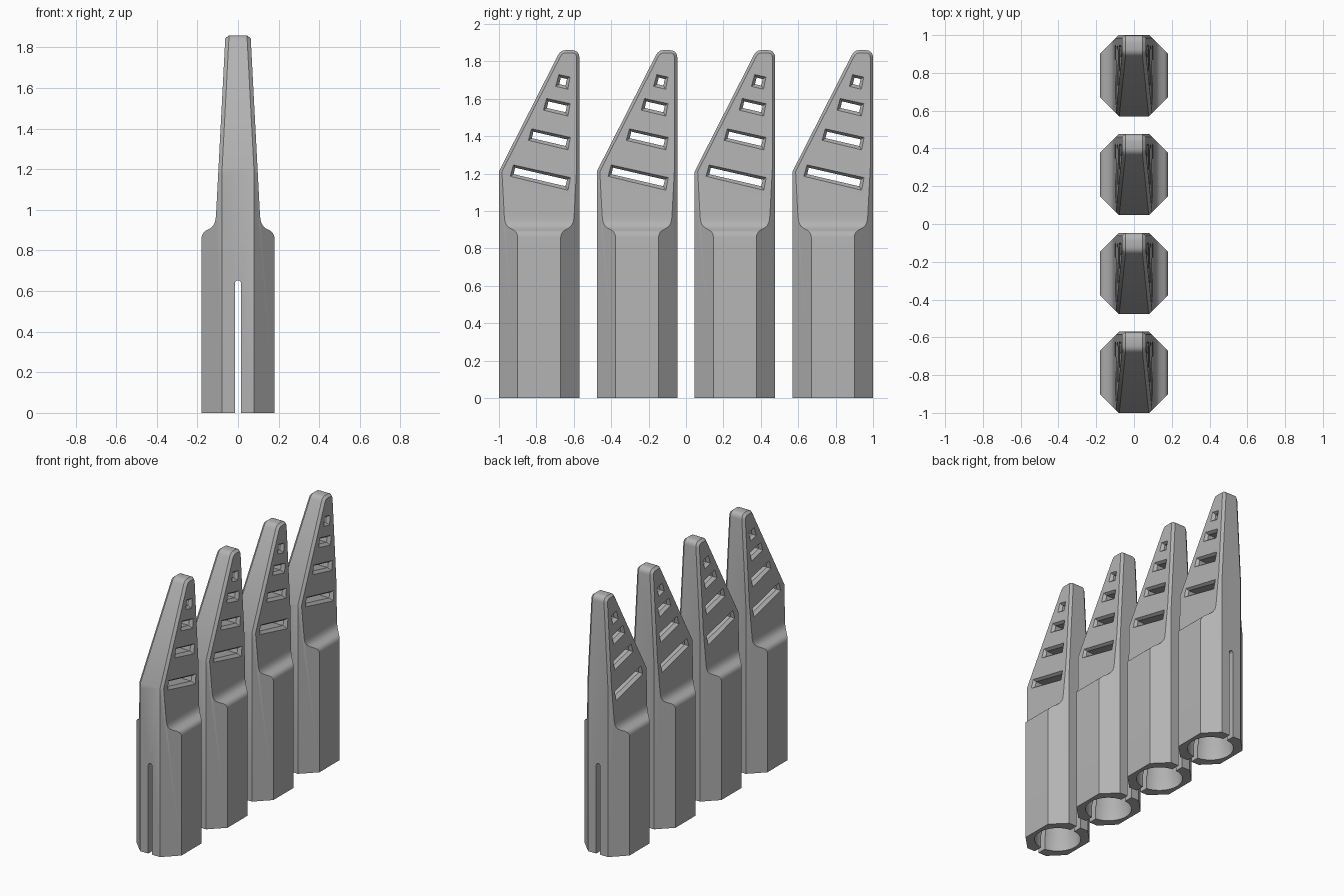
import bpy, bmesh, math
from mathutils import Vector

if "Cube" in bpy.data.objects:
    bpy.data.objects.remove(bpy.data.objects["Cube"])

grey = bpy.data.materials.new("plain grey")
grey.diffuse_color = (0.45, 0.45, 0.45, 1)
grey.use_nodes = True
grey.node_tree.nodes["Principled BSDF"].inputs["Base Color"].default_value = grey.diffuse_color


def loft(name, rings):
    """Closed solid through matching rings of 3D points."""
    bm = bmesh.new()
    rows = [[bm.verts.new(p) for p in r] for r in rings]
    n = len(rows[0])
    for a, b in zip(rows, rows[1:]):
        for i in range(n):
            j = (i + 1) % n
            bm.faces.new((a[i], a[j], b[j], b[i]))
    bm.faces.new(rows[0][::-1])
    bm.faces.new(rows[-1])
    bmesh.ops.recalc_face_normals(bm, faces=bm.faces)
    me = bpy.data.meshes.new(name)
    bm.to_mesh(me)
    bm.free()
    me.materials.append(grey)
    ob = bpy.data.objects.new(name, me)
    bpy.context.collection.objects.link(ob)
    return ob


def boolean(ob, tool, op):
    m = ob.modifiers.new(op, 'BOOLEAN')
    m.operation, m.solver, m.object = op, 'EXACT', tool
    bpy.context.view_layer.objects.active = ob
    bpy.ops.object.modifier_apply(modifier=m.name)
    bpy.data.objects.remove(tool)


def inset(pts, d):
    """Mitred inward offset of a counter-clockwise outline."""
    out, n = [], len(pts)
    for i in range(n):
        p = Vector(pts[i])
        a = (p - Vector(pts[i - 1])).normalized()
        b = (Vector(pts[(i + 1) % n]) - p).normalized()
        na, nb = Vector((-a.y, a.x)), Vector((-b.y, b.x))
        out.append(tuple(p + (na + nb) * d / (1 + na.dot(nb))))
    return out


def half_width(z):
    """Half thickness of the tapered blade at height z."""
    return 0.108 - 0.0523 * (z - 0.98)


# body seen from the front: wide grip, curved shoulder, tapered blade
right = [(0.18, 0), (0.18, 0.86), (0.178, 0.873), (0.171, 0.887), (0.16, 0.897),
         (0.137, 0.909), (0.123, 0.921), (0.114, 0.938), (0.110, 0.957),
         (0.108, 0.98), (half_width(2), 2)]
front = right + [(-x, z) for x, z in reversed(right)]
body = loft("claw", [[(x, y, z) for x, z in front] for y in (-0.4, 0.4)])

# diagonal corner faces of the grip
d = 0.295
boolean(body, loft("corner_cut", [[(d, 0, z), (0, d, z), (-d, 0, z), (0, -d, z)]
                                  for z in (-0.1, 2.1)]), 'INTERSECT')

# side outline with slanted front, rounded tip and chamfered rim
side = [(-0.215, -0.2), (0.215, -0.2), (0.215, 1.822), (0.212, 1.838), (0.203, 1.851),
        (0.190, 1.858), (0.176, 1.86), (0.140, 1.86), (0.124, 1.857), (0.110, 1.847),
        (0.100, 1.832), (-0.215, 1.212)]
inner = inset(side, 0.024)


def rim(s):
    return [[(s * (half_width(z) - 0.018), y, z) for y, z in side],
            [(s * (half_width(z) + 0.011), y, z) for y, z in inner],
            [(s * 0.35, y, z) for y, z in inner]]


boolean(body, loft("side_cut", rim(-1)[::-1] + rim(1)), 'INTERSECT')

# tilted slots through the blade, flared where they meet the faces
for y0, z0, length in ((0.006, 1.182, 0.315), (0.055, 1.386, 0.215),
                       (0.095, 1.557, 0.132), (0.128, 1.692, 0.064)):
    u, v = Vector((0.974, -0.225)), Vector((0.225, 0.974))
    h, rings = half_width(z0), []
    for x, grow in ((-h - 0.02, 0.015), (-h + 0.02, -0.015),
                    (h - 0.02, -0.015), (h + 0.02, 0.015)):
        a, b = length / 2 + grow, 0.033 + grow
        pts = [Vector((y0, z0)) + u * a * i + v * b * j
               for i, j in ((-1, -1), (1, -1), (1, 1), (-1, 1))]
        rings.append([(x, p.x, p.y) for p in pts])
    boolean(body, loft("slot_cut", rings), 'DIFFERENCE')

# stepped round socket in the underside
bore = [(0.152, -0.1), (0.152, 0.09), (0.142, 0.11), (0.142, 0.7)]
boolean(body, loft("socket_cut", [[(r * math.cos(t * math.pi / 24), r * math.sin(t * math.pi / 24), z)
                                   for t in range(48)] for r, z in bore]), 'DIFFERENCE')

# round-topped slit through front and back walls
w = 0.016
slit = [(-w, -0.1), (w, -0.1)] + [(w * math.cos(t * math.pi / 8), 0.637 + w * math.sin(t * math.pi / 8))
                                  for t in range(9)]
boolean(body, loft("slit_cut", [[(x, y, z) for x, z in slit] for y in (-0.4, 0.4)]), 'DIFFERENCE')

bpy.ops.object.select_all(action='DESELECT')
body.select_set(True)
bpy.context.view_layer.objects.active = body
bpy.ops.object.shade_smooth_by_angle(angle=math.radians(28))

# row of four
for i in range(4):
    ob = body if i == 0 else body.copy()
    if i:
        bpy.context.collection.objects.link(ob)
    ob.name = f"claw_{i + 1}"
    ob.location.y = -0.785 + i * 1.57 / 3
